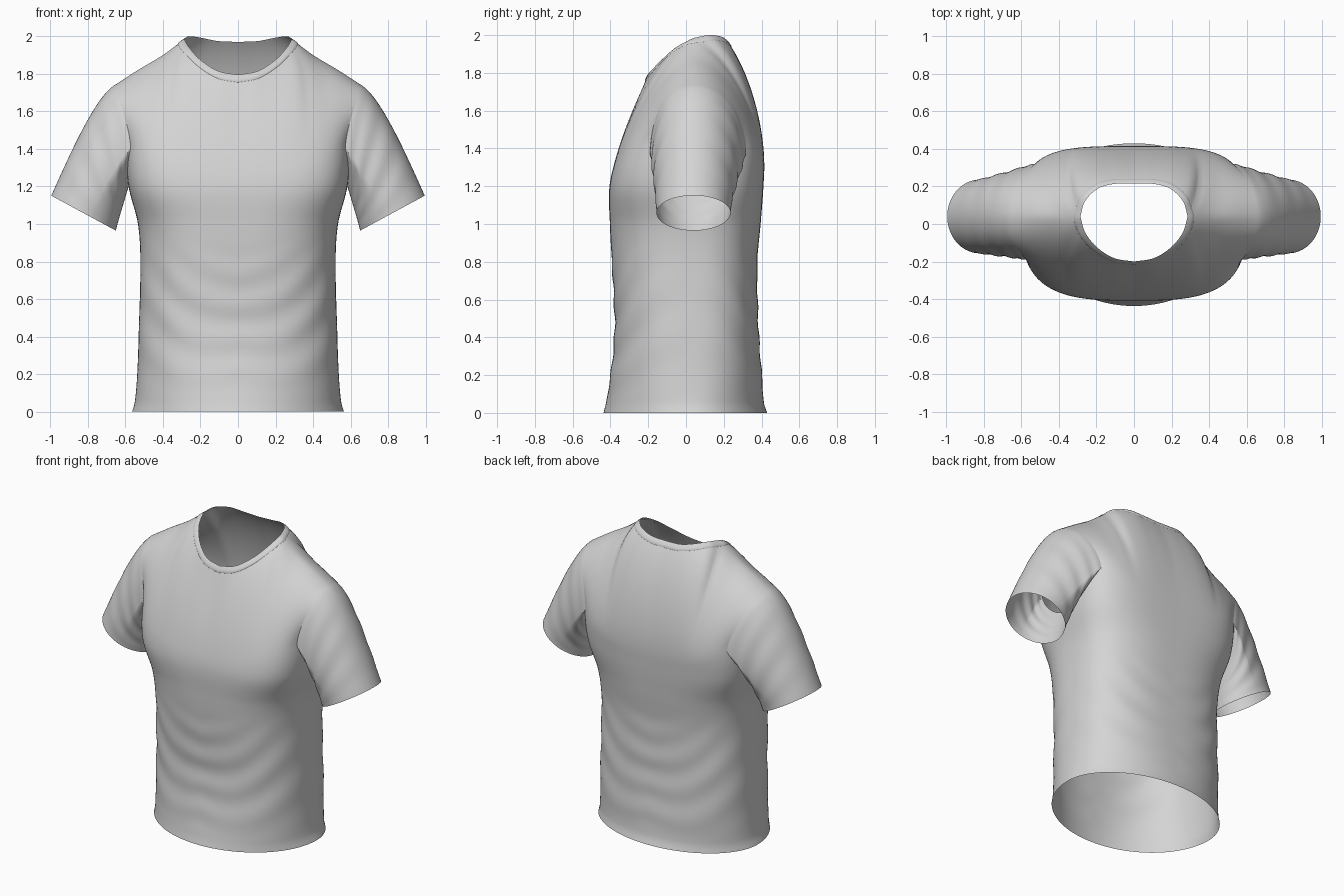
import bpy, bmesh, math
from mathutils import Vector
from mathutils.bvhtree import BVHTree

if "Cube" in bpy.data.objects:
    bpy.data.objects.remove(bpy.data.objects["Cube"])

fabric = bpy.data.materials.new("grey_fabric")
fabric.diffuse_color = (0.66, 0.66, 0.66, 1)
fabric.use_nodes = True
fabric.node_tree.nodes["Principled BSDF"].inputs["Base Color"].default_value = fabric.diffuse_color

Y0 = 0.04             # depth of the side and shoulder seams
M, K, V = 30, 12, 24  # panel columns, underarm columns, panel rows
NU = 0.6              # share of panel columns that end at the neckline


def keyed(keys, t):
    """Smooth interpolation through rows of (t, values...)."""
    t = min(max(t, keys[0][0]), keys[-1][0])
    i = 0
    while i < len(keys) - 2 and t > keys[i + 1][0]:
        i += 1

    def slope(j, c):
        a, b = keys[max(j - 1, 0)], keys[min(j + 1, len(keys) - 1)]
        return (b[c] - a[c]) / (b[0] - a[0])
    k0, k1 = keys[i], keys[i + 1]
    h = k1[0] - k0[0]
    s = (t - k0[0]) / h
    return [(2*s**3 - 3*s*s + 1) * k0[c] + (s**3 - 2*s*s + s) * h * slope(i, c)
            + (3*s*s - 2*s**3) * k1[c] + (s**3 - s*s) * h * slope(i + 1, c)
            for c in range(1, len(k0))]


def bezier(a, b, c, d, t):
    r = 1 - t
    return a * r**3 + b * (3*r*r*t) + c * (3*r*t*t) + d * t**3


def make(name, grids, closed=False):
    """Mesh from grids of points, mirrored across x."""
    bm = bmesh.new()
    for g in grids:
        vs = [[bm.verts.new(p) for p in row] for row in g]
        n = len(vs[0])
        for r0, r1 in zip(vs, vs[1:]):
            for j in range(n if closed else n - 1):
                k = (j + 1) % n
                bm.faces.new((r0[j], r0[k], r1[k], r1[j]))
    bmesh.ops.remove_doubles(bm, verts=bm.verts, dist=0.0003)
    bmesh.ops.recalc_face_normals(bm, faces=bm.faces)
    me = bpy.data.meshes.new(name)
    bm.to_mesh(me)
    bm.free()
    me.materials.append(fabric)
    ob = bpy.data.objects.new(name, me)
    bpy.context.collection.objects.link(ob)
    mod = ob.modifiers.new("mirror", 'MIRROR')
    mod.merge_threshold = 0.0005
    bpy.context.view_layer.objects.active = ob
    ob.select_set(True)
    bpy.ops.object.shade_smooth_by_angle(angle=math.radians(60))
    ob.select_set(False)


# Body sections: height, half width, front y, back y, squareness
BODY = [(0, .565, -.437, .43, 2.0), (.05, .55, -.424, .413, 2.1),
        (.2, .537, -.40, .402, 2.3), (.45, .528, -.378, .384, 2.5),
        (.8, .52, -.393, .378, 2.6), (1.0, .533, -.403, .395, 2.8),
        (1.2, .583, -.405, .41, 3.4), (1.4, .60, -.357, .416, 3.5),
        (1.6, .605, -.285, .385, 3.0)]


def fraction(side, col):
    corner = .73 if side < 0 else .65
    return corner * col / M if col <= M else corner + (1 - corner) * (col - M) / K


def body(side, col, z):
    """Point on the body; side -1 is front, 1 is back."""
    w, yf, yb, n = keyed(BODY, z)
    d = Y0 - yf if side < 0 else yb - Y0
    pts = []
    for i in range(65):
        a = i / 64 * math.pi / 2
        pts.append((w * math.sin(a)**(2/n), d * max(math.cos(a), 0)**(2/n) if i < 64 else 0))
    lens = [math.dist(p, q) for p, q in zip(pts, pts[1:])]
    share = fraction(side, col)
    want = share * sum(lens)
    i = 0
    while i < 63 and want > lens[i]:
        want -= lens[i]
        i += 1
    f = min(want / lens[i], 1)
    x = pts[i][0] + (pts[i+1][0] - pts[i][0]) * f
    y = pts[i][1] + (pts[i+1][1] - pts[i][1]) * f
    # soft diagonal folds around the waist, fading toward the side seams
    env = math.sin(math.pi * min(max((z - .05) / .85, 0), 1)) * (1 - share**3)
    fold = 1 + .009 * env * math.sin(36 * (z - .55 * x * z * 1.6) + 2.5 * math.sin(6 * x))
    return Vector((x * fold, Y0 + side * y * fold, z))


def top_height(col):
    """Upper edge of the lower body: rises outward, then dips under the arm."""
    if col <= M:
        return 1.25 + .15 * (col / M)**2
    return 1.2 + .2 * (1 - (col - M) / K)**2


# Neckline and shoulder seam
NECK = {-1: [(0, 0, -.2, 1.795), (.28, .105, -.182, 1.815), (.58, .2, -.122, 1.875),
             (.8, .26, -.045, 1.94), (1, .286, .04, 1.985)],
        1: [(0, 0, .215, 1.97), (.3, .11, .213, 1.975), (.55, .195, .187, 1.992),
            (.8, .262, .12, 2.0), (1, .286, .04, 1.985)]}
SHOULDER = [(0, .286, .04, 1.985), (.3, .4, .04, 1.9),
            (.65, .53, .04, 1.822), (1, .66, .04, 1.738)]
# Direction in which each panel leaves its upper edge
LEAVE = {-1: [(0, 0, -.075, -.19), (.3, .04, -.11, -.17), (.6, .10, -.16, -.10),
              (.8, .03, -.18, -.055), (1, 0, -.19, -.015)],
         1: [(0, 0, .12, -.16), (.3, .04, .13, -.15), (.6, .10, .18, -.06),
             (.8, .03, .2, -.03), (1, 0, .21, -.01)]}


def panel_column(side, col):
    u = col / M
    zt = top_height(col)
    b = body(side, col, zt)
    t = Vector(keyed(NECK[side], u / NU) if u <= NU else keyed(SHOULDER, (u - NU) / (1 - NU)))
    up = (body(side, col, zt + .03) - b) / .03
    c1 = b + up * ((t.z - b.z) / 3)
    c2 = t + Vector(keyed(LEAVE[side], u))
    return [bezier(b, c1, c2, t, i / V) for i in range(V + 1)]


# Torso: lower tube plus chest and back panels, open at the armholes
ROWS = 64
grids, panels = [], {}
for side in (-1, 1):
    grids.append([[body(side, c, top_height(c) * r / ROWS) for r in range(ROWS + 1)]
                  for c in range(M + K + 1)])
    panels[side] = [panel_column(side, c) for c in range(M + 1)]
    grids.append(panels[side])
make("torso", grids)

# Sleeves: lofted from the armhole loop to a tilted oval cuff
loop, angles = [], []
for side in (-1, 1):
    pts = panels[side][M][::-1] + [body(side, c, top_height(c))
                                   for c in range(M + 1, M + K + 1)]
    run = [0]
    for p, q in zip(pts, pts[1:]):
        run.append(run[-1] + (q - p).length)
    part = [(p, side * math.pi * r / run[-1]) for p, r in zip(pts, run)]
    part = part if side < 0 else part[-2:0:-1]
    loop += [p for p, a in part]
    angles += [a for p, a in part]

S = 36
sleeve = []
for i in range(S + 1):
    s = i / S
    ring = []
    for p, a in zip(loop, angles):
        k = (1 + math.cos(a)) / 2
        cuff = Vector((.823 + .172 * math.cos(a), Y0 + .196 * math.sin(a),
                       1.058 + .093 * math.cos(a)))
        c1 = p + Vector((.02 + .085 * k, 0, -.07 + .005 * k))
        c2 = cuff + Vector((-.02 - .07 * k, .008 * math.sin(a), .08 + .12 * k))
        ring.append(bezier(p, c1, c2, cuff, s))
    mid = sum(ring, Vector()) / len(ring)
    env = math.sin(math.pi * s) * (.2 + .8 * abs(math.sin(a)))
    sleeve.append([mid + (q - mid) * (1 + .016 * math.sin(math.pi * s) * abs(math.sin(a))
                                      * math.sin(24 * s + 3 * math.cos(a)))
                   for q, a in zip(ring, angles)])
make("sleeves", [sleeve], closed=True)

# Collar band: follows the neckline and hugs the panels below it
verts, quads = [], []
for side in (-1, 1):
    for c in range(M):
        for r in range(V):
            g, n = panels[side], len(verts)
            verts += [g[c][r], g[c + 1][r], g[c + 1][r + 1], g[c][r + 1]]
            quads.append((n, n + 1, n + 2, n + 3))
tree = BVHTree.FromPolygons(verts, quads)
collar = []
for side in (-1, 1):
    strip = []
    for i in range(31):
        u = i / 30
        p = Vector(keyed(NECK[side], u))
        s = u * u
        drop = (Vector((0, side * .45, -.9)) * (1 - s) + Vector((.8, 0, -.6)) * s).normalized()
        row = [p]
        for dist, lift in ((.012, .003), (.028, .004), (.04, .003), (.044, 0)):
            q, normal, _, _ = tree.find_nearest(p + drop * dist)
            if normal.dot(q - Vector((0, Y0, 1.4))) < 0:
                normal = -normal
            q = q + normal * lift
            if i == 0:
                q.x = 0
            row.append(q)
        strip.append(row)
    collar.append(strip)
make("collar", collar)
